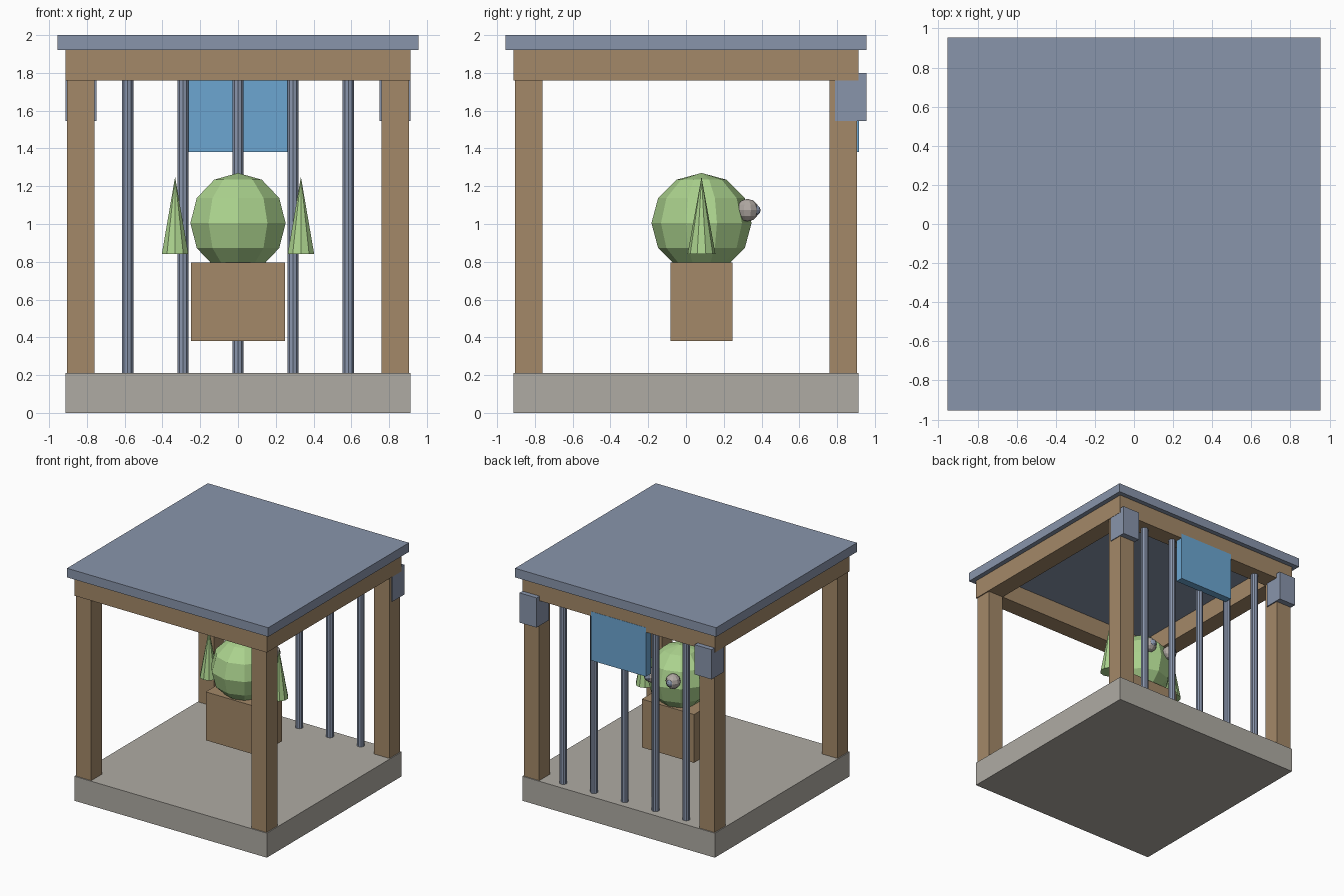
import bpy
import bmesh
from mathutils import Matrix, Vector

cube = bpy.data.objects.get("Cube")
if cube:
    bpy.data.objects.remove(cube, do_unlink=True)


def material(name, r, g, b):
    m = bpy.data.materials.new(name)
    m.use_nodes = True
    m.diffuse_color = (r, g, b, 1)
    m.node_tree.nodes["Principled BSDF"].inputs["Base Color"].default_value = (r, g, b, 1)
    return m


wood = material("wood brown", 0.37, 0.25, 0.14)
metal = material("blue grey metal", 0.25, 0.30, 0.41)
stone = material("warm grey stone", 0.43, 0.41, 0.37)
green = material("leaf green", 0.41, 0.65, 0.27)
blue = material("sign blue", 0.15, 0.38, 0.64)
pale = material("pale grey", 0.44, 0.40, 0.37)


def finish(name, bm, mat):
    mesh = bpy.data.meshes.new(name)
    bm.to_mesh(mesh)
    bm.free()
    mesh.materials.append(mat)
    obj = bpy.data.objects.new(name, mesh)
    bpy.context.collection.objects.link(obj)
    return obj


def box(name, mat, x, y, z):
    """Box from (min, max) ranges on each axis."""
    lo, hi = (Vector(c) for c in zip(x, y, z))
    bm = bmesh.new()
    bmesh.ops.create_cube(bm, size=1, matrix=Matrix.Translation((lo + hi) / 2) @ Matrix.Diagonal((*(hi - lo), 1)))
    return finish(name, bm, mat)


def cone(name, mat, x, y, z, base, tip):
    bm = bmesh.new()
    place = Matrix.Translation((x, y, sum(z) / 2))
    bmesh.ops.create_cone(bm, cap_ends=True, segments=10, radius1=base, radius2=tip,
                          depth=z[1] - z[0], matrix=place)
    return finish(name, bm, mat)


def ball(name, mat, centre, radius, segments=10, rings=6):
    bm = bmesh.new()
    bmesh.ops.create_uvsphere(bm, u_segments=segments, v_segments=rings, radius=radius,
                              matrix=Matrix.Translation(centre))
    return finish(name, bm, mat)


def span(side, inner, outer):
    return sorted((side * inner, side * outer))


# Floor slab and roof
W = 0.914
box("floor_slab", stone, (-W, W), (-W, W), (0, 0.21))
box("roof", metal, (-0.955, 0.955), (-0.955, 0.955), (1.922, 2))

# Corner posts, top beams and rear brackets
beam_z = (1.76, 1.922)
for s, side in ((1, "left"), (-1, "right")):
    for t, end in ((-1, "front"), (1, "back")):
        box(f"{end}_{side}_post", wood, span(s, 0.76, 0.905), span(t, 0.76, 0.905), (0.21, 1.76))
    box(f"{side}_beam", wood, span(s, 0.76, W), (-0.76, 0.76), beam_z)
    box(f"{side}_bracket", metal, span(s, 0.75, 0.912), (0.79, 0.955), (1.545, 1.8))
for t, end in ((-1, "front"), (1, "back")):
    box(f"{end}_beam", wood, (-W, W), span(t, 0.76, W), beam_z)

# Bars and hanging sign at the back
for i in range(5):
    cone(f"bar_{i + 1}", metal, (i - 2) * 0.292, 0.83, (0.21, 1.76), 0.031, 0.031)
box("sign", blue, (-0.262, 0.262), (0.85, 0.916), (1.38, 1.8))

# Creature facing the bars
box("body", wood, (-0.248, 0.248), (-0.083, 0.245), (0.38, 0.795))
ball("head", green, (0, 0.082, 1.005), 0.265)
for s, side in ((1, "left"), (-1, "right")):
    cone(f"{side}_ear", green, s * 0.333, 0.082, (0.84, 1.25), 0.074, 0)
    ball(f"{side}_eye", pale, (s * 0.105, 0.325, 1.073), 0.06)
    ball(f"{side}_pupil", metal, (s * 0.105, 0.365, 1.073), 0.03)
